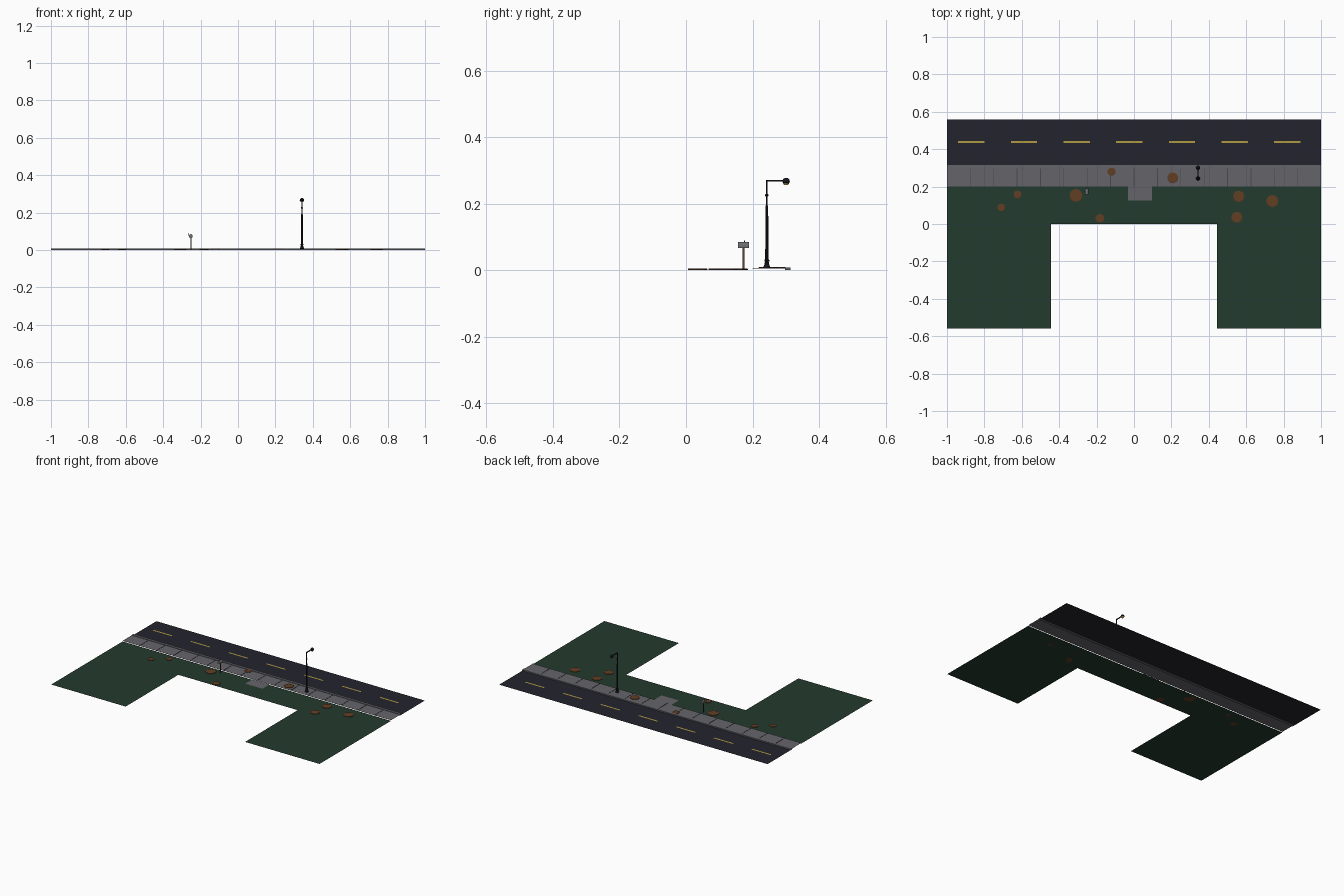
import bpy, bmesh, math, random
from mathutils import Vector

if "Cube" in bpy.data.objects:
    bpy.data.objects.remove(bpy.data.objects["Cube"])

random.seed(4)


def mat(name, r, g, b):
    lin = [((c / 255 + 0.055) / 1.055) ** 2.4 if c > 10 else c / 3294 for c in (r, g, b)]
    m = bpy.data.materials.new(name)
    m.diffuse_color = (*lin, 1)
    m.use_nodes = True
    m.node_tree.nodes["Principled BSDF"].inputs["Base Color"].default_value = m.diffuse_color
    return m


GRASS = mat("dark green grass", 36, 59, 46)
ROAD = mat("asphalt", 36, 36, 46)
WALK = mat("concrete", 101, 100, 106)
JOINT = mat("joint grey", 72, 71, 78)
YELLOW = mat("lane yellow", 178, 155, 66)
LEAF = mat("leaf brown", 98, 62, 36)
BLACK = mat("lamp black", 24, 24, 29)
GLOW = mat("warm lens", 235, 195, 105)
WOOD = mat("post wood", 92, 62, 45)
METAL = mat("mailbox grey", 112, 112, 116)


def finish(name, bm, material):
    me = bpy.data.meshes.new(name)
    bmesh.ops.recalc_face_normals(bm, faces=bm.faces)
    bm.to_mesh(me)
    bm.free()
    me.materials.append(material)
    ob = bpy.data.objects.new(name, me)
    bpy.context.collection.objects.link(ob)
    return ob


def sheet(name, pts, z, material):
    """Flat polygon facing up."""
    bm = bmesh.new()
    f = bm.faces.new([bm.verts.new((x, y, z)) for x, y in pts])
    f.normal_update()
    me = bpy.data.meshes.new(name)
    bm.to_mesh(me)
    bm.free()
    me.materials.append(material)
    bpy.context.collection.objects.link(bpy.data.objects.new(name, me))


def rect(x0, x1, y0, y1):
    return [(x0, y0), (x1, y0), (x1, y1), (x0, y1)]


def box(name, lo, hi, material):
    bm = bmesh.new()
    bmesh.ops.create_cube(bm, size=1)
    for v in bm.verts:
        v.co = Vector([(a + b) / 2 + c * (b - a) for a, b, c in zip(lo, hi, v.co)])
    return finish(name, bm, material)


def lathe(name, x, y, profile, material, n=10):
    """Stack of rings (radius, z) with closed ends."""
    bm = bmesh.new()
    rings = [[bm.verts.new((x + r * math.cos(2 * math.pi * i / n),
                            y + r * math.sin(2 * math.pi * i / n), z)) for i in range(n)]
             for r, z in profile]
    for a, b in zip(rings, rings[1:]):
        for i in range(n):
            bm.faces.new((a[i], a[(i + 1) % n], b[(i + 1) % n], b[i]))
    bm.faces.new(rings[0][::-1])
    bm.faces.new(rings[-1])
    return finish(name, bm, material)


# Ground: road, lawn wrapped around the empty house plot, pavement
sheet("road", rect(-1, 1, 0.315, 0.56), 0, ROAD)
for name, r in (("lawn_front", (-1, 1, 0, 0.2)), ("lawn_left", (-1, -0.445, -0.56, 0)),
                ("lawn_right", (0.445, 1, -0.56, 0))):
    sheet(name, rect(*r), 0.001, GRASS)
sheet("sidewalk", rect(-1, 1, 0.2, 0.297), 0.005, WALK)
box("curb", (-1, 0.297, 0), (1, 0.315, 0.008), WALK)
sheet("front_path", rect(-0.033, 0.095, 0.125, 0.2), 0.004, WALK)

# Sidewalk joints and lane dashes
for i in range(1, 16):
    x = -1 + i * 0.125
    box(f"sidewalk_joint_{i}", (x - 0.002, 0.2, 0.005), (x + 0.002, 0.296, 0.0065), JOINT)
for i in range(7):
    x = -0.94 + i * 0.2815
    sheet(f"lane_dash_{i}", rect(x, x + 0.141, 0.434, 0.445), 0.0012, YELLOW)

# Flat leaf piles: x, y, radius
piles = [(-0.71, 0.088, .021), (-0.622, 0.157, .022), (-0.31, 0.152, .035), (-0.12, 0.28, .022),
         (0.207, 0.247, .03), (-0.182, 0.03, .024), (0.56, 0.147, .031), (0.55, 0.035, .03),
         (0.74, 0.122, .033)]
for i, (x, y, r) in enumerate(piles):
    z = 0.005 if y > 0.2 else 0.001
    lathe(f"leaf_pile_{i}", x, y, [(r, z), (r, z + 0.003), (r * 0.9, z + 0.004)], LEAF, 9)

# Street lamp: post with stepped base, collars, arm, hooded head and lens
LX, LY = 0.342, 0.243
lathe("lamp_post", LX, LY, [(.011, .005), (.011, .010), (.008, .016), (.006, .026), (.008, .027),
      (.008, .031), (.005, .032), (.0045, .19), (.003, .195), (.003, .222), (.005, .223),
      (.005, .228), (.003, .229), (.003, .272)], BLACK)
box("lamp_arm", (LX - .0025, LY, .267), (LX + .0025, 0.302, .272), BLACK)
lathe("lamp_head", LX, 0.301, [(.009, .261), (.012, .266), (.010, .273), (.004, .278)], BLACK)
lathe("lamp_lens", LX, 0.301, [(.006, .256), (.009, .261)], GLOW)

# Mailbox: wooden post, arched body, small flag
MX, MY = -0.252, 0.173
box("mailbox_post", (MX - .003, MY - .003, 0), (MX + .003, MY + .003, .068), WOOD)
bm = bmesh.new()
arch = [(-.009, .067), (.009, .067)] + [(.009 * math.cos(a), .076 + .009 * math.sin(a))
        for a in [math.pi * k / 6 for k in range(7)]]
ends = [[bm.verts.new((MX + x, MY + s, z)) for x, z in arch] for s in (-.016, .016)]
n = len(arch)
for i in range(n):
    bm.faces.new((ends[0][i], ends[0][(i + 1) % n], ends[1][(i + 1) % n], ends[1][i]))
bm.faces.new(ends[0])
bm.faces.new(ends[1])
finish("mailbox_body", bm, METAL)
box("mailbox_flag", (MX - .012, MY + .002, .074), (MX - .009, MY + .005, .09), WOOD)
